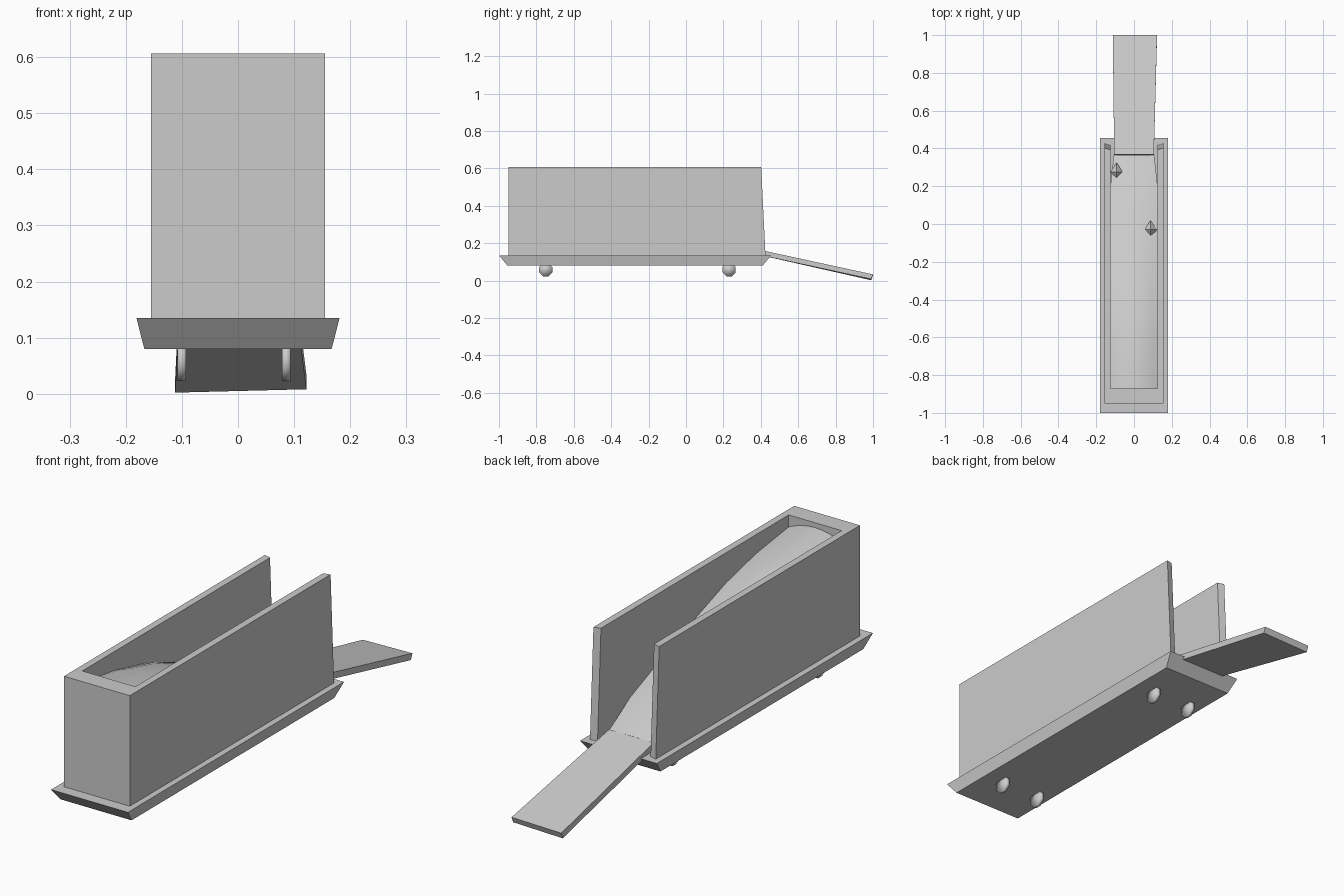
import bpy, bmesh, math

if "Cube" in bpy.data.objects:
    bpy.data.objects.remove(bpy.data.objects["Cube"], do_unlink=True)

grey = bpy.data.materials.new("plain grey")
grey.use_nodes = True
colour = (0.6, 0.6, 0.6, 1)
grey.diffuse_color = colour
grey.node_tree.nodes["Principled BSDF"].inputs["Base Color"].default_value = colour


def loft(name, loops, smooth=None):
    """Skin matching closed loops of points and cap both ends."""
    bm = bmesh.new()
    rings = [[bm.verts.new(p) for p in loop] for loop in loops]
    for a, b in zip(rings, rings[1:]):
        for i in range(len(a)):
            j = (i + 1) % len(a)
            bm.faces.new((a[i], a[j], b[j], b[i]))
    bm.faces.new(rings[0])
    bm.faces.new(rings[-1])
    bmesh.ops.recalc_face_normals(bm, faces=bm.faces)
    mesh = bpy.data.meshes.new(name)
    bm.to_mesh(mesh)
    bm.free()
    obj = bpy.data.objects.new(name, mesh)
    bpy.context.collection.objects.link(obj)
    mesh.materials.append(grey)
    if smooth:
        mesh.shade_smooth()
        if smooth < 180:
            mesh.set_sharp_from_angle(angle=math.radians(smooth))
    return obj


def rect(w, y0, y1, z):
    return [(-w, y0, z), (w, y0, z), (w, y1, z), (-w, y1, z)]


# Flared base tray
loft("base_tray", [rect(0.167, -0.955, 0.41, 0.08), rect(0.181, -1, 0.455, 0.135)])


# U-shaped walls, open at the back, with leaning rear edges
def u_plan(end, z):
    half = [(0.155, -0.95), (0.155, end), (0.125, end - 0.008), (0.125, -0.87)]
    return [(x, y, z) for x, y in half] + [(-x, y, z) for x, y in reversed(half)]


loft("walls", [u_plan(0.425, 0.135), u_plan(0.402, 0.606)])

# Sloping domed heap inside: (y, edge height, dome rise)
profile = [(-0.87, 0.555, 0.03), (-0.65, 0.525, 0.03), (-0.45, 0.478, 0.025),
           (-0.24, 0.405, 0.02), (0.04, 0.3, 0.015), (0.2, 0.235, 0.01), (0.365, 0.165, 0.004)]


def heap_ring(y, z, rise):
    w = 0.125 if y < 0.3 else 0.107
    steps = [i / 4 for i in range(-4, 5)]
    return [(-w, y, 0.13)] + [(w * t, y, z + rise * (1 - t * t)) for t in steps] + [(w, y, 0.13)]


loft("heap", [heap_ring(*row) for row in profile], smooth=40)

# Slightly twisted rear ramp
loft("ramp", [
    [(-0.105, 0.365, 0.143), (0.105, 0.365, 0.143), (0.105, 0.368, 0.17), (-0.105, 0.368, 0.17)],
    [(-0.112, 0.99, 0.002), (0.122, 0.99, 0.008), (0.122, 1, 0.033), (-0.112, 1, 0.028)]])


# Small pointed lumps in the heap
def lump(name, x, y, z):
    def ring(s, h):
        return [(x - 0.033 * s, y, h), (x, y - 0.05 * s, h),
                (x + 0.033 * s, y, h), (x, y + 0.05 * s, h)]
    loft(name, [ring(0.03, z - 0.03), ring(1, z), ring(0.03, z + 0.035)])


lump("lump_rear", -0.092, 0.275, 0.205)
lump("lump_middle", 0.088, -0.03, 0.333)

# Thin eight-sided wheels
for x, side in ((-0.1, "right"), (0.086, "left")):
    for y, end in ((-0.75, "front"), (0.23, "rear")):
        angles = [(i + 0.5) * math.pi / 4 for i in range(8)]
        loft(f"wheel_{end}_{side}",
             [[(x + s, y + 0.038 * math.cos(a), 0.058 + 0.038 * math.sin(a)) for a in angles]
              for s in (-0.0075, 0.0075)], smooth=180)
